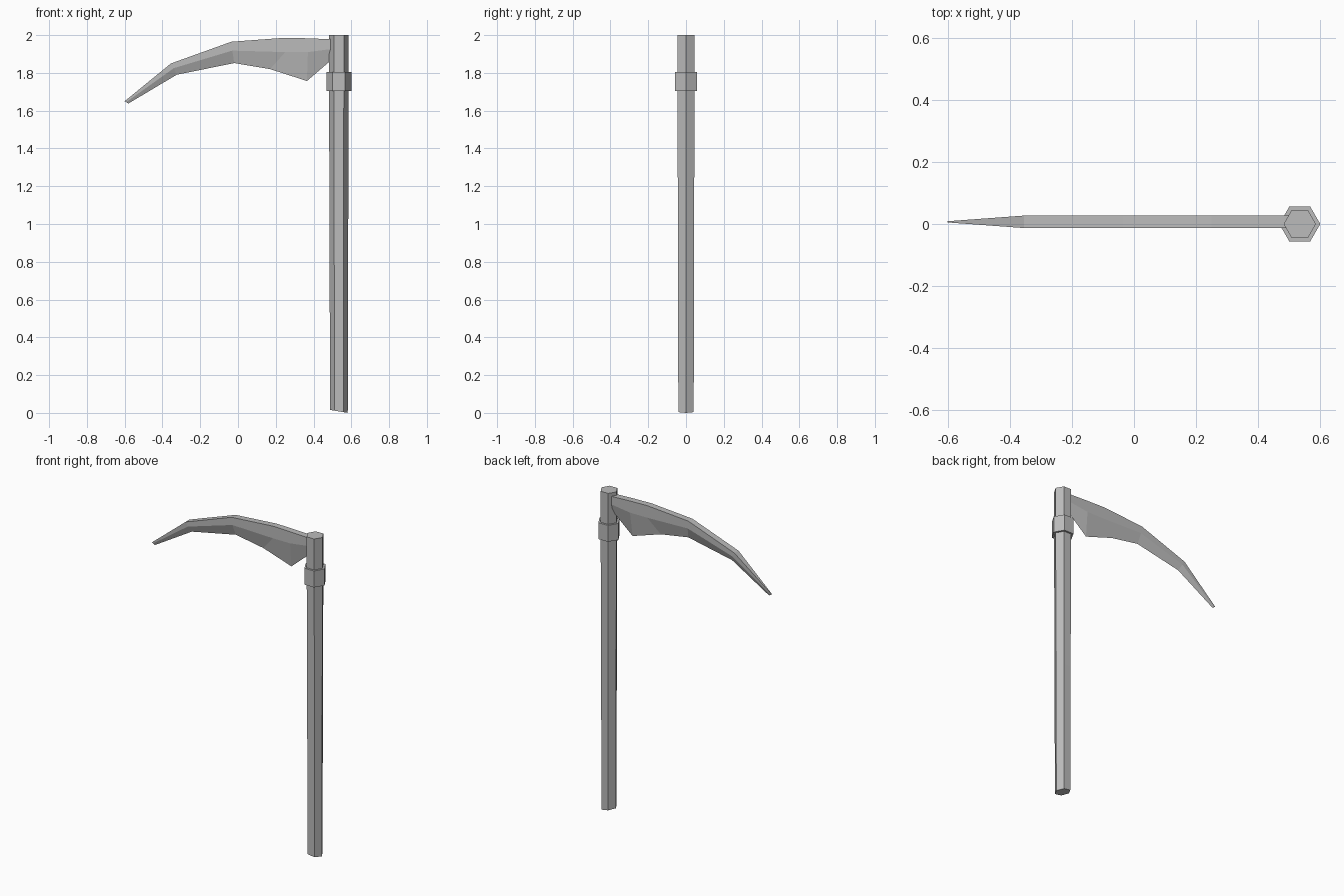
import bpy, bmesh, math

cube = bpy.data.objects.get("Cube")
if cube:
    bpy.data.objects.remove(cube, do_unlink=True)

GREY = (0.5, 0.5, 0.5, 1)
grey = bpy.data.materials.new("plain grey")
grey.use_nodes = True
grey.diffuse_color = GREY
grey.node_tree.nodes["Principled BSDF"].inputs["Base Color"].default_value = GREY

POLE_X = 0.534


def loft(name, rings):
    """Bridge equal-sized rings of points and cap both ends."""
    bm = bmesh.new()
    loops = [[bm.verts.new(p) for p in ring] for ring in rings]
    n = len(loops[0])
    for a, b in zip(loops, loops[1:]):
        for i in range(n):
            j = (i + 1) % n
            bm.faces.new((a[i], a[j], b[j], b[i]))
    bm.faces.new(loops[0])
    bm.faces.new(loops[-1])
    bmesh.ops.recalc_face_normals(bm, faces=bm.faces)
    mesh = bpy.data.meshes.new(name)
    bm.to_mesh(mesh)
    bm.free()
    mesh.materials.append(grey)
    obj = bpy.data.objects.new(name, mesh)
    bpy.context.collection.objects.link(obj)
    return obj


def hexagon(z, radius, slant=0.0):
    """Six-sided ring around the pole, tilted along x by slant."""
    ring = []
    for k in range(6):
        dx = radius * math.cos(k * math.pi / 3)
        dy = radius * math.sin(k * math.pi / 3)
        ring.append((POLE_X + dx, dy, z - slant * dx))
    return ring


# Pole: slimmer lower half with a slightly slanted foot
loft("pole", [hexagon(0.008, 0.047, 0.17), hexagon(0.83, 0.049),
              hexagon(1.70, 0.052), hexagon(2.0, 0.052)])

# Collar under the blade
loft("collar", [hexagon(1.703, 0.066), hexagon(1.806, 0.066)])

# Blade stations: spine, ridge and cutting edge as (x, z), then half thickness
stations = [
    ((-0.60, 1.65), (-0.592, 1.645), (-0.58, 1.638), 0.002),
    ((-0.355, 1.85), (-0.34, 1.825), (-0.325, 1.79), 0.02),
    ((-0.035, 1.965), (-0.03, 1.918), (-0.02, 1.852), 0.02),
    ((0.25, 1.986), (0.25, 1.91), (0.17, 1.82), 0.02),
    ((0.37, 1.983), (0.37, 1.91), (0.365, 1.757), 0.02),
    ((0.52, 1.977), (0.52, 1.93), (0.52, 1.89), 0.02),
]
MID_Y = 0.007
loft("blade", [
    [(s[0], MID_Y - t, s[1]), (r[0], MID_Y - t, r[1]), (e[0], MID_Y, e[1]),
     (r[0], MID_Y + t, r[1]), (s[0], MID_Y + t, s[1])]
    for s, r, e, t in stations])
